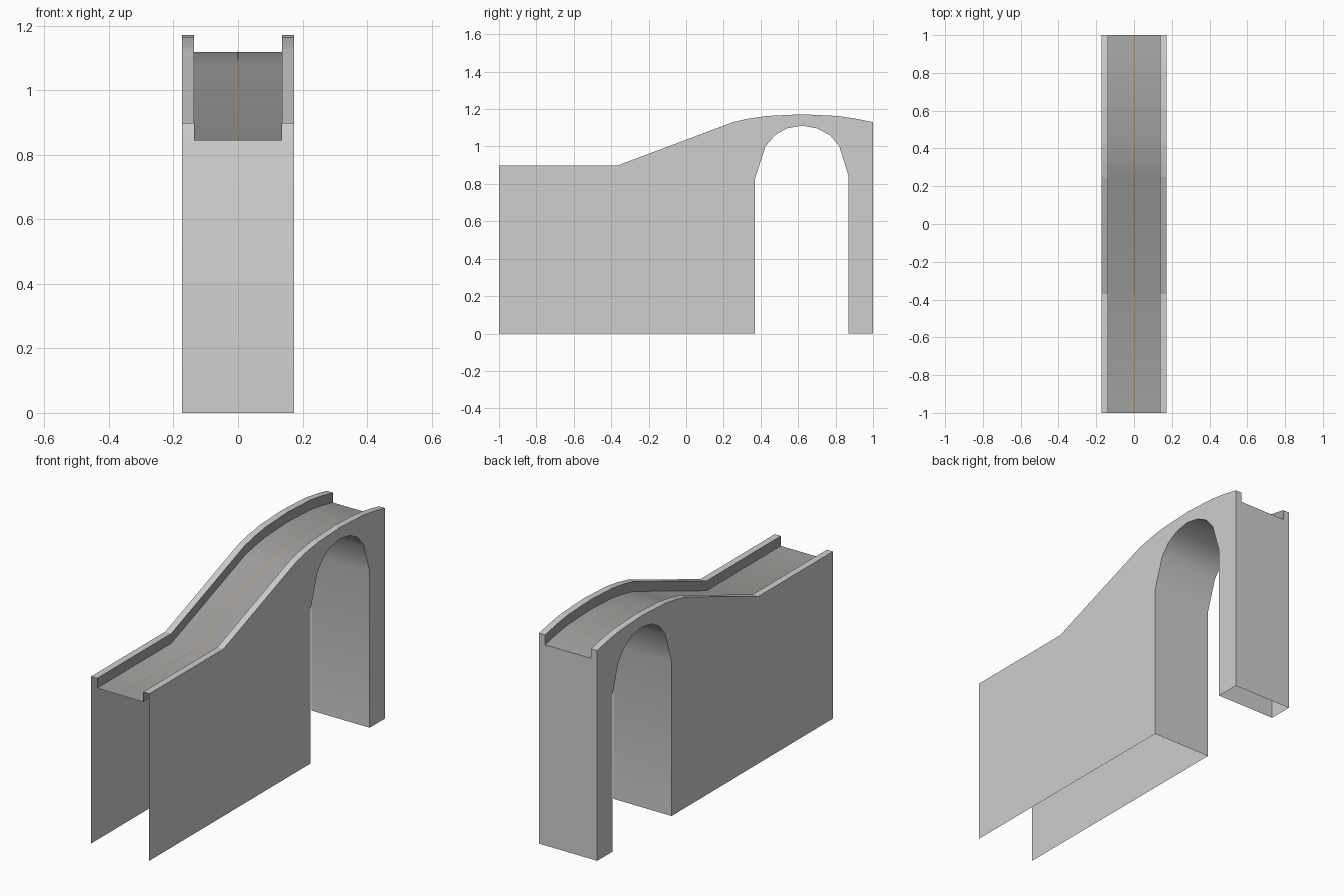
import bpy
from mathutils import Vector

if "Cube" in bpy.data.objects:
    bpy.data.objects.remove(bpy.data.objects["Cube"])

HALF, INNER, LIP = 0.173, 0.137, 0.053


def material(name, rgb):
    m = bpy.data.materials.new(name)
    m.diffuse_color = (*rgb, 1)
    m.use_nodes = True
    m.node_tree.nodes["Principled BSDF"].inputs["Base Color"].default_value = m.diffuse_color
    return m


STONE = material("light grey stone", (0.62, 0.62, 0.62))
ROAD = material("darker grey deck", (0.36, 0.36, 0.36))
LINE = material("orange line", (0.55, 0.27, 0.04))


def build(name, polys, mat, facing, smooth=False):
    """Polygons as lists of points; facing(centre) is the wanted outward side."""
    index, verts, faces = {}, [], []
    for poly in polys:
        face = []
        for p in poly:
            key = tuple(round(c, 5) for c in p)
            if key not in index:
                index[key] = len(verts)
                verts.append(key)
            face.append(index[key])
        faces.append(face)
    mesh = bpy.data.meshes.new(name)
    mesh.from_pydata(verts, [], faces)
    mesh.update()
    for f in mesh.polygons:
        if f.normal.dot(Vector(facing(f.center))) < 0:
            f.flip()
        f.use_smooth = smooth
    mesh.materials.append(mat)
    mesh.update()
    ob = bpy.data.objects.new(name, mesh)
    bpy.context.collection.objects.link(ob)
    return ob


def strip(profile, x0, x1):
    """Quads sweeping a (y, z) profile across x."""
    return [[(x0, *a), (x1, *a), (x1, *b), (x0, *b)]
            for a, b in zip(profile, profile[1:])]


def up(c):
    return (0, 0, 1)


# profiles in side view
top = [(-1, 0.897), (-0.37, 0.897), (0.25, 1.13), (0.33, 1.148), (0.43, 1.163),
       (0.62, 1.172), (0.81, 1.163), (0.90, 1.15), (1, 1.13)]
deck = [(y, z - LIP) for y, z in top]
arch = [(0.37, 0), (0.37, 0.83), (0.425, 1.0), (0.475, 1.06), (0.54, 1.097),
        (0.62, 1.111), (0.70, 1.097), (0.77, 1.06), (0.82, 1.0),
        (0.87, 0.84), (0.87, 0)]

# outer walls with the arch opening
outline = [(-1, 0)] + arch + [(1, 0)] + top[::-1]
for side, s in (("left", -1), ("right", 1)):
    build(side + "_wall", [[(s * HALF, y, z) for y, z in outline]], STONE,
          lambda c: (s, 0, 0))
    # raised kerb: top and inner face
    build(side + "_kerb_top", strip(top, s * INNER, s * HALF), STONE, up)
    x = s * INNER
    inner = [[(x, *top[i]), (x, *top[i + 1]), (x, *deck[i + 1]), (x, *deck[i])]
             for i in range(len(top) - 1)]
    build(side + "_kerb_inner_face", inner, ROAD, lambda c: (-s, 0, 0))

# walkway deck and its thin centre line
build("deck", strip(deck, -INNER, INNER), ROAD, up, True)
build("centre_line", strip([(y, z + 0.001) for y, z in deck], -0.002, 0.002),
      LINE, up)

# lining of the arch
lining = build("arch_lining", strip(arch, -HALF, HALF), STONE,
               lambda c: (0, 0.62 - c.y, 0.6 - c.z if c.z > 0.8 else 0), True)
bpy.context.view_layer.objects.active = lining
lining.select_set(True)
bpy.ops.object.shade_smooth_by_angle(angle=0.6)

# closed back end, notched for the deck
zt, zd = top[-1][1], deck[-1][1]
end = [(-HALF, 0), (HALF, 0), (HALF, zt), (INNER, zt), (INNER, zd),
       (-INNER, zd), (-INNER, zt), (-HALF, zt)]
build("back_end", [[(x, 1, z) for x, z in end]], STONE, lambda c: (0, 1, 0))
